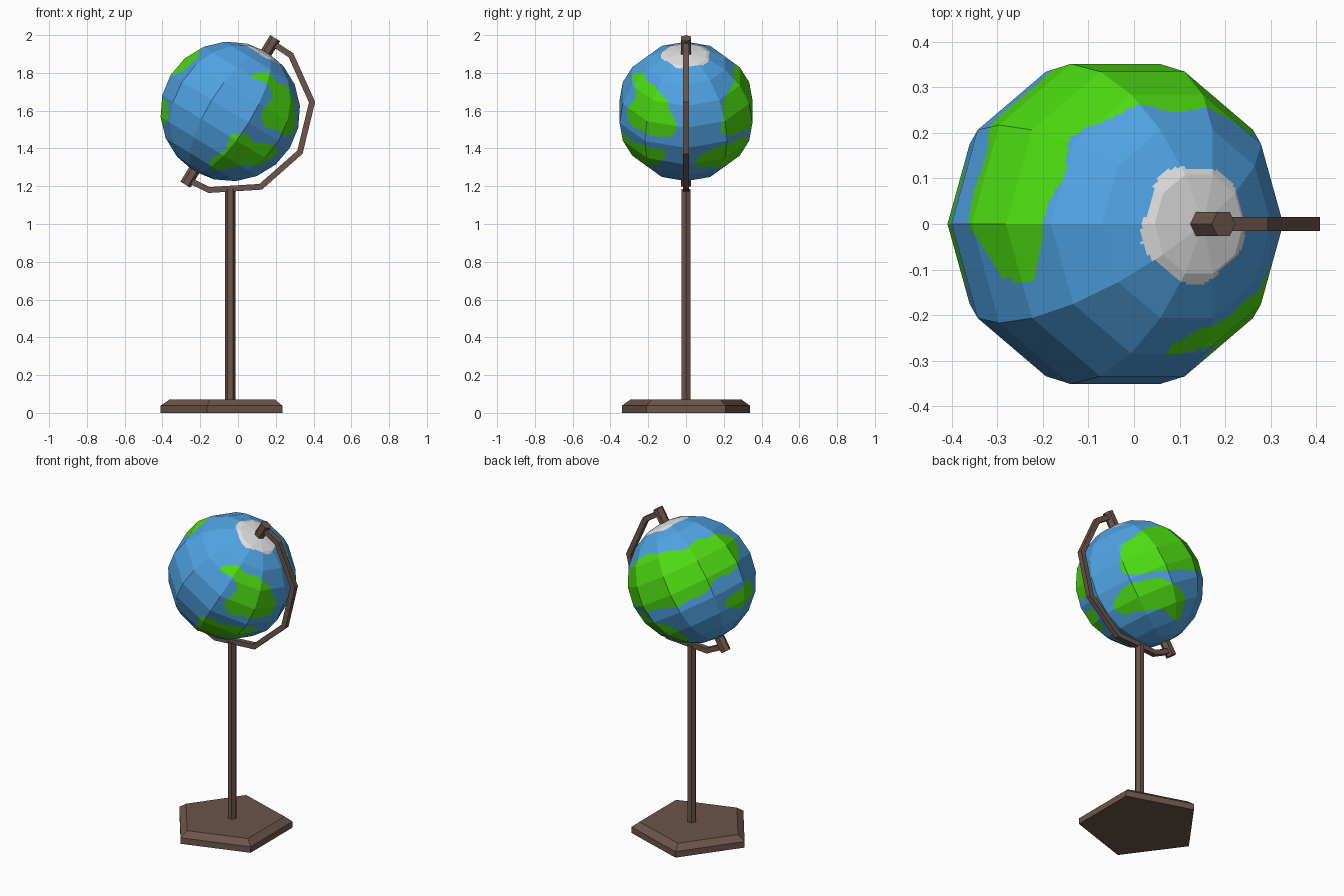
import bpy, bmesh, math
from mathutils import Matrix, Vector

if "Cube" in bpy.data.objects:
    bpy.data.objects.remove(bpy.data.objects["Cube"])

TILT = math.radians(31.5)
CENTRE = Vector((-0.041, 0, 1.596))
RADIUS = 0.37
TILTED = Matrix.Translation(CENTRE) @ Matrix.Rotation(TILT, 4, 'Y')


def material(name, rgb):
    m = bpy.data.materials.new(name)
    m.diffuse_color = (*rgb, 1)
    m.use_nodes = True
    m.node_tree.nodes["Principled BSDF"].inputs["Base Color"].default_value = m.diffuse_color
    return m


wood = material("brown wood", (0.15, 0.09, 0.068))
ocean = material("ocean blue", (0.08, 0.37, 0.78))
land = material("land green", (0.075, 0.72, 0.006))
ice = material("ice white", (0.75, 0.75, 0.75))


def make_object(name, bm, mats, matrix=Matrix()):
    bmesh.ops.recalc_face_normals(bm, faces=bm.faces)
    mesh = bpy.data.meshes.new(name)
    bm.to_mesh(mesh)
    bm.free()
    for m in mats:
        mesh.materials.append(m)
    ob = bpy.data.objects.new(name, mesh)
    ob.matrix_world = matrix
    bpy.context.collection.objects.link(ob)
    return ob


def stack(name, sides, levels, start=0.0, matrix=Matrix()):
    """Capped prism through (radius, height) levels."""
    bm = bmesh.new()
    rings = []
    for r, z in levels:
        angles = [start + 2 * math.pi * i / sides for i in range(sides)]
        rings.append([bm.verts.new((r * math.cos(a), r * math.sin(a), z)) for a in angles])
    for lo, hi in zip(rings, rings[1:]):
        for i in range(sides):
            j = (i + 1) % sides
            bm.faces.new((lo[i], lo[j], hi[j], hi[i]))
    bm.faces.new(rings[0][::-1])
    bm.faces.new(rings[-1])
    return make_object(name, bm, [wood], matrix)


# Stand: five-sided base with a sloped rim, six-sided post
stack("base", 5, [(0.3565, 0), (0.3565, 0.038), (0.31, 0.07)], math.pi,
      Matrix.Translation((-0.0535, 0, 0)))
stack("post", 6, [(0.027, 0.06), (0.027, 1.185)], 0, Matrix.Translation((-0.041, 0, 0)))

# Pins at both ends of the tilted axis
stack("top_pin", 6, [(0.031, 0.355), (0.031, 0.455)], 0, TILTED)
stack("bottom_pin", 6, [(0.031, -0.455), (0.031, -0.355)], 0, TILTED)

# Curved arm: square bar swept along a mitred path in the xz plane
path = [Vector(p) for p in ((0.181, 1.9585), (0.28, 1.894), (0.392, 1.645), (0.328, 1.38),
                            (0.12, 1.197), (-0.153, 1.18), (-0.263, 1.2335))]
HALF = 0.0155
bm = bmesh.new()
rings = []
for i, p in enumerate(path):
    d0 = (p - path[max(i - 1, 0)]).normalized() if i else (path[1] - p).normalized()
    d1 = (path[i + 1] - p).normalized() if i < len(path) - 1 else d0
    n0, n1 = Vector((-d0.y, d0.x)), Vector((-d1.y, d1.x))
    mitre = (n0 + n1).normalized()
    mitre *= HALF / mitre.dot(n0)
    rings.append([bm.verts.new((p.x + s * mitre.x, y, p.y + s * mitre.y))
                  for s, y in ((-1, -HALF), (1, -HALF), (1, HALF), (-1, HALF))])
for a, b in zip(rings, rings[1:]):
    for i in range(4):
        j = (i + 1) % 4
        bm.faces.new((a[i], a[j], b[j], b[i]))
bm.faces.new(rings[0])
bm.faces.new(rings[-1])
make_object("arm", bm, [wood])

# Land outlines as (longitude, latitude) in degrees around the tilted axis
north_west = [(-91, 43), (-78, 49), (-47, 48), (-21, 41), (-13, 26), (-8, 15), (-12, 8),
              (-37, 6), (-52, 5), (-61, 8), (-66, 16), (-60, 33), (-71, 38), (-88, 37)]
south_west = [(-67, -61), (-79, -50), (-75, -29), (-78, -16), (-68, -9), (-55, -11),
              (-33, -5), (-24, -5), (-18, -11), (-26, -26), (-42, -32), (-54, -49)]
south_mid = [(10, -12), (22, -7), (35, -3), (62, -10), (74, -18), (83, -26), (88, -40),
             (85, -52), (72, -55), (54, -39), (40, -33), (16, -29), (9, -21)]
great_land = [(43, 36), (60, 39), (76, 45), (92, 46), (112, 41), (143, 34), (161, 37),
              (180, 33), (203, 25), (200, 8), (180, -3), (166, -6), (150, -5), (132, -13),
              (96, -11), (70, -5), (51, -1), (37, 5), (31, 11), (36, 27)]
south_east = [(152, -30), (165, -26), (190, -21), (201, -23), (208, -34), (195, -42),
              (178, -44), (154, -38)]


def inside(poly, x, y):
    hit = False
    for (x0, y0), (x1, y1) in zip(poly, poly[1:] + poly[:1]):
        if (y0 > y) != (y1 > y) and x < x0 + (y - y0) * (x1 - x0) / (y1 - y0):
            hit = not hit
    return hit


# Globe: 10 x 10 facets, finely cut in plane so the map can be coloured by rule
bm = bmesh.new()
bmesh.ops.create_uvsphere(bm, u_segments=10, v_segments=10, radius=RADIUS)
bmesh.ops.rotate(bm, verts=bm.verts, matrix=Matrix.Rotation(math.pi / 2, 3, 'Z'))
bmesh.ops.subdivide_edges(bm, edges=bm.edges[:], cuts=15, use_grid_fill=True)
for f in bm.faces:
    c = f.calc_center_median().normalized()
    lat = math.degrees(math.asin(max(-1, min(1, c.z))))
    lon = math.degrees(math.atan2(c.y, c.x))
    # gently wavy coastline
    la = lat + 0.9 * math.sin(math.radians(lon * 11))
    lo = lon + 0.9 * math.sin(math.radians(lat * 13))
    if lo < -100:
        lo += 360
    if lat > 69.5 + 1.2 * math.sin(math.radians(lon * 5)) + 1.5 * c.x / math.hypot(c.x, c.y):
        f.material_index = 2
    elif any(inside(p, lo, la) for p in (north_west, south_west, south_mid, great_land, south_east)):
        f.material_index = 1
make_object("globe", bm, [ocean, land, ice], TILTED)
